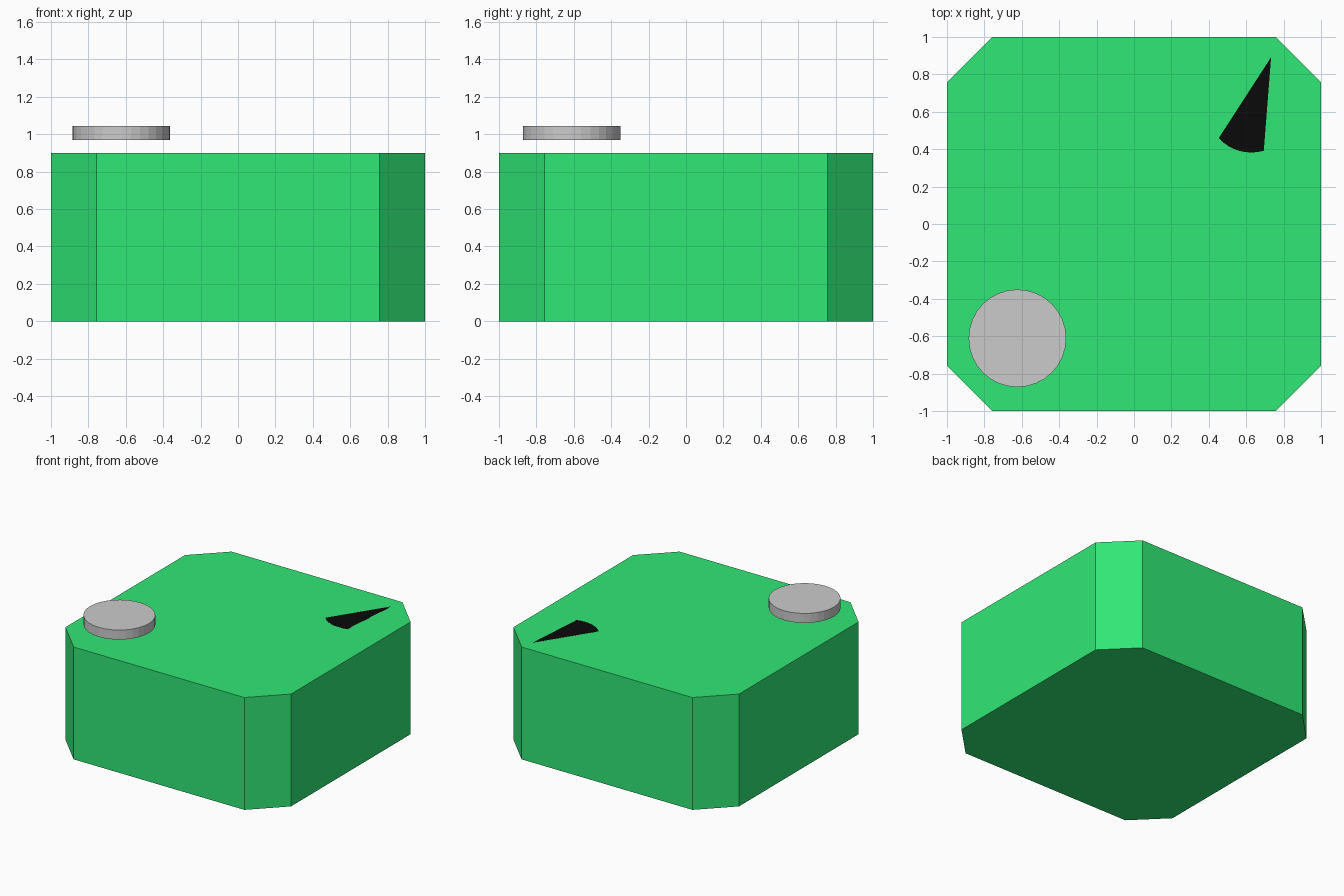
import bpy, bmesh, math
from mathutils import Vector

if "Cube" in bpy.data.objects:
    bpy.data.objects.remove(bpy.data.objects["Cube"])


def prism(name, outline, z0, z1, color=None):
    """Extrude a flat outline from z0 up to z1."""
    bm = bmesh.new()
    face = bm.faces.new([bm.verts.new((x, y, z0)) for x, y in outline])
    top = bmesh.ops.extrude_face_region(bm, geom=[face])
    moved = [g for g in top["geom"] if isinstance(g, bmesh.types.BMVert)]
    bmesh.ops.translate(bm, verts=moved, vec=(0, 0, z1 - z0))
    bmesh.ops.recalc_face_normals(bm, faces=bm.faces)
    mesh = bpy.data.meshes.new(name)
    bm.to_mesh(mesh)
    bm.free()
    obj = bpy.data.objects.new(name, mesh)
    bpy.context.collection.objects.link(obj)
    if color:
        mat = bpy.data.materials.new(name + "_colour")
        mat.diffuse_color = color
        mat.use_nodes = True
        mat.node_tree.nodes["Principled BSDF"].inputs["Base Color"].default_value = mat.diffuse_color
        mesh.materials.append(mat)
    return obj


# Block with four chamfered vertical corners
c = 0.757
block = [(1, -c), (1, c), (c, 1), (-c, 1), (-1, c), (-1, -c), (-c, -1), (c, -1)]
prism("block", block, 0, 0.9, (0.03, 0.8, 0.18, 1))

# Floating disc above the front left corner
bpy.ops.mesh.primitive_cylinder_add(vertices=32, radius=0.261, depth=0.076,
                                    location=(-0.6235, -0.611, 1.006))
bpy.context.object.name = "disc"

# Flat black pointer: sharp tip with a rounded end
tip, a, b = Vector((0.733, 0.892)), Vector((0.453, 0.459)), Vector((0.694, 0.392))
chord = b - a
out = Vector((chord.y, -chord.x)).normalized()
bulge = 0.036
half = chord.length / 2
radius = (half ** 2 + bulge ** 2) / (2 * bulge)
centre = (a + b) / 2 - out * (radius - bulge)
sweep = math.asin(half / radius)
arc = []
for i in range(9):
    t = sweep * (i / 4 - 1)
    arc.append(centre + radius * (math.cos(t) * out + math.sin(t) * chord.normalized()))
prism("pointer", [tip] + arc, 0.89, 0.9008, (0.003, 0.003, 0.003, 1))
